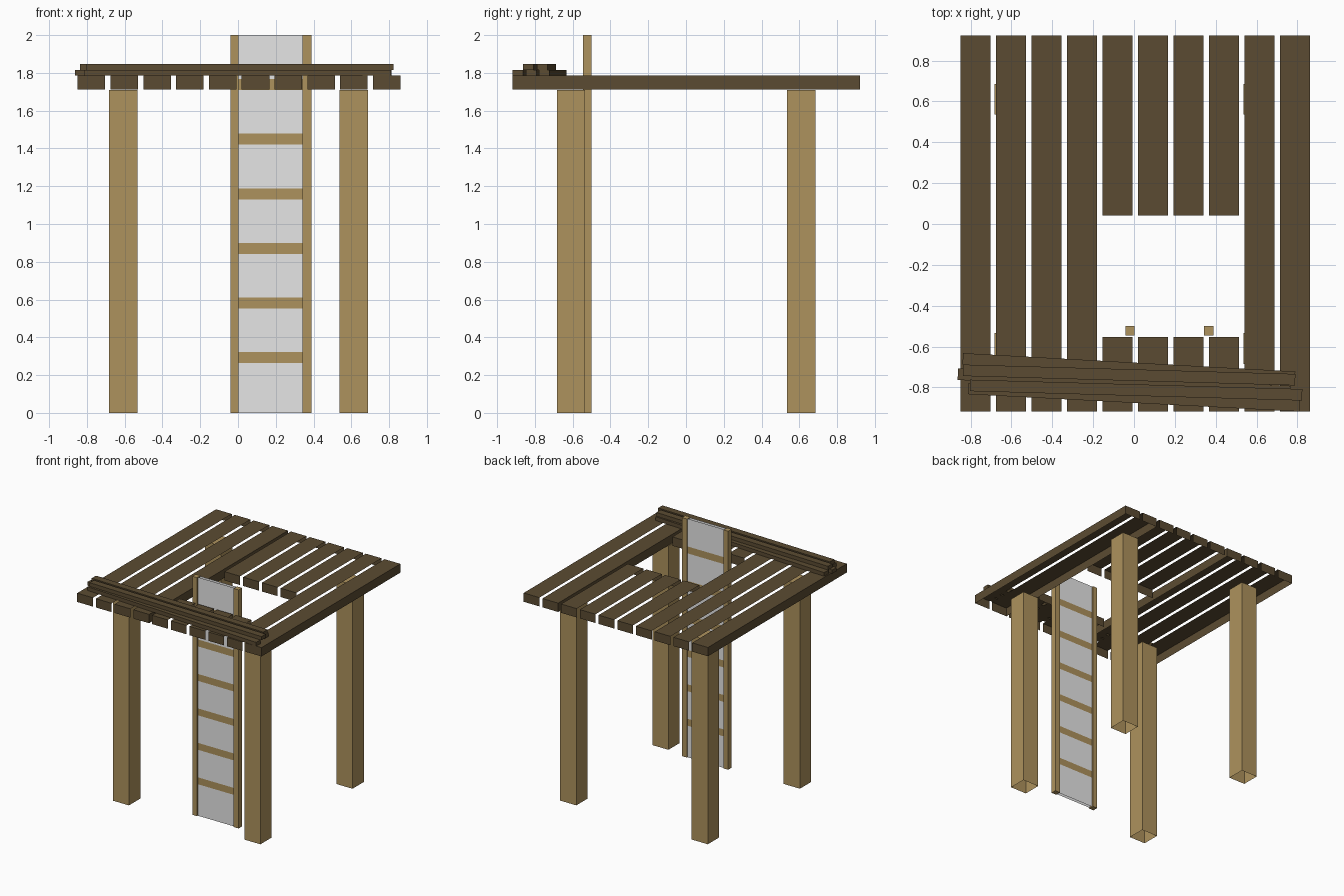
import bpy, bmesh, math
from mathutils import Matrix, Vector

if "Cube" in bpy.data.objects:
    bpy.data.objects.remove(bpy.data.objects["Cube"])


def material(name, rgb):
    m = bpy.data.materials.new(name)
    m.diffuse_color = (*rgb, 1)
    m.use_nodes = True
    m.node_tree.nodes["Principled BSDF"].inputs["Base Color"].default_value = m.diffuse_color
    return m


DARK = material("dark_wood", (0.105, 0.071, 0.032))
LIGHT = material("light_wood", (0.42, 0.288, 0.110))
GREY = material("pale_grey", (0.79, 0.79, 0.79))


def finish(name, bm, *mats):
    mesh = bpy.data.meshes.new(name)
    bm.to_mesh(mesh)
    bm.free()
    for m in mats:
        mesh.materials.append(m)
    ob = bpy.data.objects.new(name, mesh)
    bpy.context.collection.objects.link(ob)
    return ob


def box(name, x, y, z, mat, open_sides=()):
    """Box from (min, max) pairs; faces pointing along open_sides are left out."""
    bm = bmesh.new()
    bmesh.ops.create_cube(bm, size=1)
    bm.normal_update()
    gone = [f for f in bm.faces if any(f.normal.dot(Vector(d)) > 0.5 for d in open_sides)]
    bmesh.ops.delete(bm, geom=gone, context='FACES_ONLY')
    for v in bm.verts:
        v.co = [r[0] if c < 0 else r[1] for c, r in zip(v.co, (x, y, z))]
    return finish(name, bm, mat)


DOWN, LEFT, RIGHT = (0, 0, -1), (-1, 0, 0), (1, 0, 0)

# four corner posts, open underneath
for cx in (-0.608, 0.612):
    for cy in (-0.609, 0.611):
        box("corner_post", (cx - 0.075, cx + 0.075), (cy - 0.075, cy + 0.075),
            (0, 1.71), LIGHT, [DOWN])

# deck planks: open underneath, long sides only on the outside and at the hatch;
# the four middle ones are split around the hatch
for i in range(10):
    cx = -0.776 + 0.1737 * i
    spans = [(-0.918, -0.552), (0.041, 0.922)] if 4 <= i <= 7 else [(-0.918, 0.922)]
    open_sides = [DOWN]
    if i not in (0, 8):
        open_sides.append(LEFT)
    if i not in (3, 9):
        open_sides.append(RIGHT)
    for span in spans:
        box("deck_plank", (cx - 0.073, cx + 0.073), span, (1.711, 1.785), DARK, open_sides)

# ladder rails
for x in ((-0.041, 0.002), (0.342, 0.388)):
    box("ladder_rail", x, (-0.546, -0.5), (0, 2), LIGHT)

# ladder sheets, front and back: flat strips with the rungs as coloured bands
levels = [0]
for i in range(6):
    levels += [0.264 + 0.289 * i, 0.322 + 0.289 * i]
levels.append(2)
for name, y, ends in (("ladder_front", -0.535, (0.002, 0.342)),
                      ("ladder_back", -0.509, (0.342, 0.002))):
    bm = bmesh.new()
    rows = [[bm.verts.new((x, y, z)) for x in ends] for z in levels]
    for i, (a, b) in enumerate(zip(rows, rows[1:])):
        bm.faces.new((a[0], a[1], b[1], b[0])).material_index = i % 2
    finish(name, bm, GREY, LIGHT)

# stack of loose boards along the front: start, end, base height
for a, b, z in (((-0.838, -0.66), (0.788, -0.75), 1.785),
                ((-0.862, -0.735), (0.765, -0.82), 1.785),
                ((-0.812, -0.805), (0.812, -0.89), 1.785),
                ((-0.836, -0.716), (0.789, -0.762), 1.816),
                ((-0.803, -0.79), (0.823, -0.836), 1.816)):
    dx, dy = b[0] - a[0], b[1] - a[1]
    length = math.hypot(dx, dy)
    board = box("loose_board", (-length / 2, length / 2), (-0.028, 0.028), (0, 0.031), DARK)
    board.matrix_world = (Matrix.Translation(((a[0] + b[0]) / 2, (a[1] + b[1]) / 2, z))
                          @ Matrix.Rotation(math.atan2(dy, dx), 4, 'Z'))
